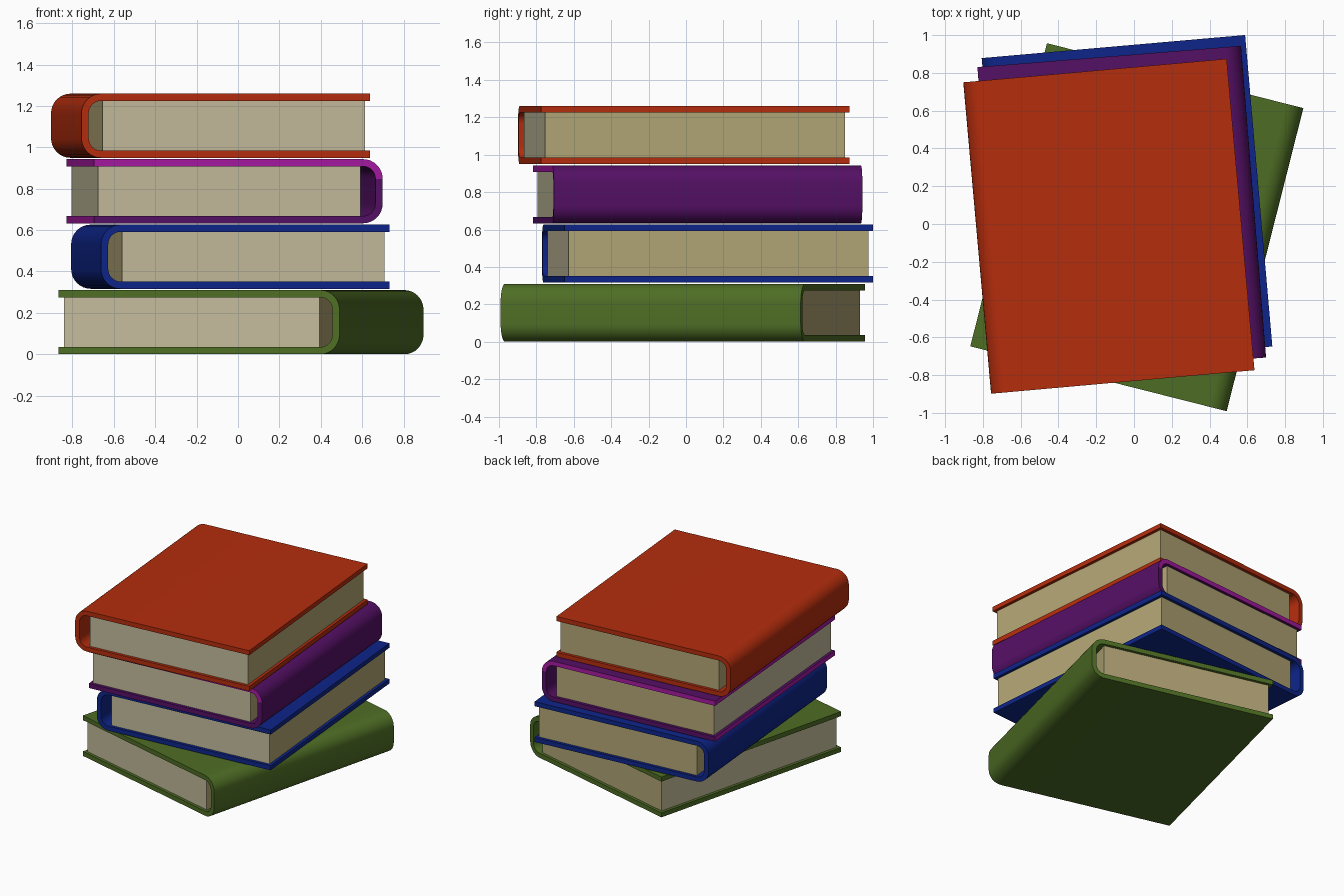
import bpy, bmesh, math
from mathutils import Matrix, Vector

cube = bpy.data.objects.get("Cube")
if cube:
    bpy.data.objects.remove(cube, do_unlink=True)


def material(name, rgb):
    m = bpy.data.materials.new(name)
    m.use_nodes = True
    m.diffuse_color = (*rgb, 1)
    m.node_tree.nodes["Principled BSDF"].inputs["Base Color"].default_value = (*rgb, 1)
    return m


red = material("red", (0.46, 0.026, 0.004))
purple = material("purple", (0.09, 0.005, 0.13))
magenta = material("magenta", (0.38, 0.01, 0.36))
blue = material("blue", (0.004, 0.018, 0.25))
green = material("green", (0.077, 0.155, 0.018))
paper = material("pale paper", (0.55, 0.50, 0.33))
tan = material("tan paper", (0.45, 0.38, 0.18))

WIDTH, DEPTH, HEIGHT = 1.40, 1.655, 0.31
BOARD, INSET, HOLLOW = 0.035, 0.022, 0.105
STEPS = 8


def outline(inset, radius):
    """Half-open U profile, spine on the +x side, from lower to upper fore edge."""
    right, half = WIDTH / 2 - inset, HEIGHT / 2 - inset
    pts = [(-WIDTH / 2, -half)]
    for sign, start in ((-1, -90), (1, 0)):
        for i in range(STEPS + 1):
            a = math.radians(start + 90 * i / STEPS)
            pts.append((right - radius + radius * math.cos(a),
                        sign * (half - radius) + radius * math.sin(a)))
    return pts + [(-WIDTH / 2, half)]


def finish(name, bm, mats, place):
    bmesh.ops.recalc_face_normals(bm, faces=bm.faces)
    mesh = bpy.data.meshes.new(name)
    bm.to_mesh(mesh)
    bm.free()
    ob = bpy.data.objects.new(name, mesh)
    bpy.context.collection.objects.link(ob)
    for m in mats:
        mesh.materials.append(m)
    ob.matrix_world = place
    return ob


def cover(name, side, mats, place):
    """Boards and rounded hollow spine as one bent strip."""
    bm = bmesh.new()
    loops = [[[bm.verts.new((side * x, y, z)) for x, z in prof]
              for y in (-DEPTH / 2, DEPTH / 2)]
             for prof in (outline(0, 0.095), outline(BOARD, 0.06))]
    (of, ob_), (nf, nb) = loops
    rims = []
    for i in range(len(of) - 1):
        for a, b, rim in ((of, ob_, False), (nf, nb, False), (of, nf, True), (ob_, nb, True)):
            f = bm.faces.new((a[i], a[i + 1], b[i + 1], b[i]))
            if rim:
                rims.append(f)
    for i in (0, -1):
        rims.append(bm.faces.new((of[i], ob_[i], nb[i], nf[i])))
    # edge colour on the upper rim and on the fore edge
    for f in rims:
        c = f.calc_center_median()
        if len(mats) > 1 and (c.z > 0 or c.x * side < -WIDTH / 2 + 0.01):
            f.material_index = 1
    ob = finish(name, bm, mats, place)
    bpy.ops.object.select_all(action='DESELECT')
    ob.select_set(True)
    bpy.context.view_layer.objects.active = ob
    bpy.ops.object.shade_smooth_by_angle(angle=math.radians(35))


def pages(name, side, place):
    """Page block, set back from the boards and the spine."""
    x0, x1 = -WIDTH / 2 + INSET, WIDTH / 2 - HOLLOW
    bm = bmesh.new()
    bmesh.ops.create_cube(bm, size=1)
    size = Vector((x1 - x0, DEPTH - 2 * INSET, HEIGHT - 2 * BOARD + 0.004))
    bmesh.ops.scale(bm, vec=size, verts=bm.verts)
    bmesh.ops.translate(bm, vec=(side * (x0 + x1) / 2, 0, 0), verts=bm.verts)
    bmesh.ops.recalc_face_normals(bm, faces=bm.faces)
    for f in bm.faces:
        pale = f.normal.y < -0.5 or (side > 0 and f.normal.x < -0.5)
        f.material_index = 0 if pale else 1
    finish(name, bm, (paper, tan), place)


# name, spine side, colours, centre x, centre y, turn in degrees
books = (
    ("green_book", 1, (green,), 0.015, -0.017, -14.2),
    ("blue_book", -1, (blue,), -0.037, 0.115, 5),
    ("purple_book", 1, (purple, magenta), -0.065, 0.062, 4.6),
    ("red_book", -1, (red,), -0.133, -0.012, 5.1),
)
for level, (name, side, mats, x, y, turn) in enumerate(books):
    z = HEIGHT / 2 + level * 0.3165
    place = Matrix.Translation((x, y, z)) @ Matrix.Rotation(math.radians(turn), 4, 'Z')
    cover(name + "_cover", side, mats, place)
    pages(name + "_pages", side, place)
